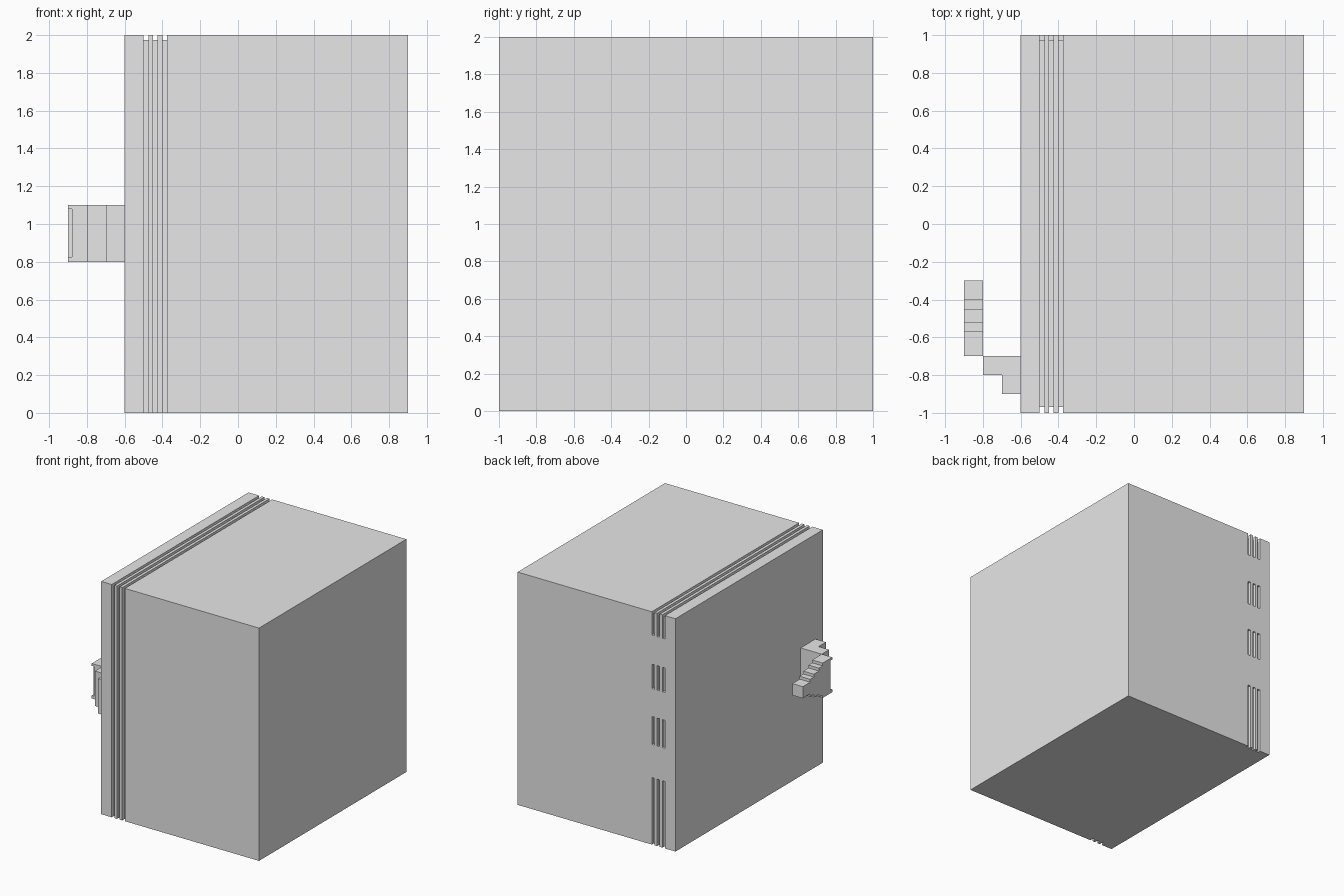
import bpy, bmesh

if "Cube" in bpy.data.objects:
    bpy.data.objects.remove(bpy.data.objects["Cube"], do_unlink=True)

grey = bpy.data.materials.new("plain grey")
grey.use_nodes = True
grey.diffuse_color = (0.8, 0.8, 0.8, 1)
grey.node_tree.nodes["Principled BSDF"].inputs["Base Color"].default_value = (0.8, 0.8, 0.8, 1)


def add_mesh(name, bm):
    bmesh.ops.recalc_face_normals(bm, faces=bm.faces)
    mesh = bpy.data.meshes.new(name)
    bm.to_mesh(mesh)
    bm.free()
    mesh.materials.append(grey)
    obj = bpy.data.objects.new(name, mesh)
    bpy.context.collection.objects.link(obj)
    return obj


def box(name, x, y, z):
    """Box spanning the given (low, high) ranges."""
    bm = bmesh.new()
    bmesh.ops.create_cube(bm, size=1)
    for v in bm.verts:
        v.co = [a + (b - a) * (c + 0.5) for (a, b), c in zip((x, y, z), v.co)]
    return add_mesh(name, bm)


def prism(name, points, shift):
    """Extrude a closed outline along a vector."""
    bm = bmesh.new()
    face = bm.faces.new([bm.verts.new(p) for p in points])
    moved = bmesh.ops.extrude_face_region(bm, geom=[face])["geom"]
    bmesh.ops.translate(bm, vec=shift, verts=[g for g in moved if isinstance(g, bmesh.types.BMVert)])
    if not face.is_valid or all(len(e.link_faces) > 1 for e in face.edges) is False:
        bmesh.ops.holes_fill(bm, edges=bm.edges)
    return add_mesh(name, bm)


FULL, TALL = (-1, 1), (0, 2)
STEP = 0.025

# Cabinet, door and the thin ribs between them
box("cabinet", (-0.375, 0.9), FULL, TALL)
box("door", (-0.6, -0.5), FULL, TALL)
for i in range(2):
    left = -0.475 + i * 2 * STEP
    box(f"rib_{i + 1}", (left, left + STEP), FULL, TALL)

# Recessed seals, bridged by three hinge blocks at the back
for i in range(3):
    left = -0.5 + i * 2 * STEP
    span = (left, left + STEP)
    box(f"seal_{i + 1}", span, (-0.97, 0.975), (0, 1.975))
    for j, z in enumerate([(0.575, 0.86), (1.1, 1.34), (1.55, 1.8)]):
        box(f"hinge_{i + 1}_{j + 1}", span, (0.975, 1), z)

# Stepped handle bracket
bracket = [(-0.6, -0.9), (-0.7, -0.9), (-0.7, -0.8), (-0.8, -0.8), (-0.8, -0.7), (-0.6, -0.7)]
prism("handle_bracket", [(x, y, 0.8) for x, y in bracket], (0, 0, 0.3))

# Lever, tapering in even steps above and below its middle line
upper = []
half = 0.05
for start, end in zip((-0.3, -0.4, -0.45, -0.52, -0.57), (-0.4, -0.45, -0.52, -0.57, -0.7)):
    upper += [(start, half), (end, half)]
    half += STEP
outline = upper + [(y, -h) for y, h in reversed(upper)]
lever = prism("handle_lever", [(-0.9, y, 0.95 + h) for y, h in outline], (0.1, 0, 0))

# Finger notch on the outer front edge of the lever
notch = box("notch_cutter", (-0.95, -0.88), (-0.75, -0.675), (0.825, 1.08))
notch.hide_render = True
notch.hide_set(True)
cut = lever.modifiers.new("notch", "BOOLEAN")
cut.object = notch
cut.operation = "DIFFERENCE"
cut.solver = "EXACT"
